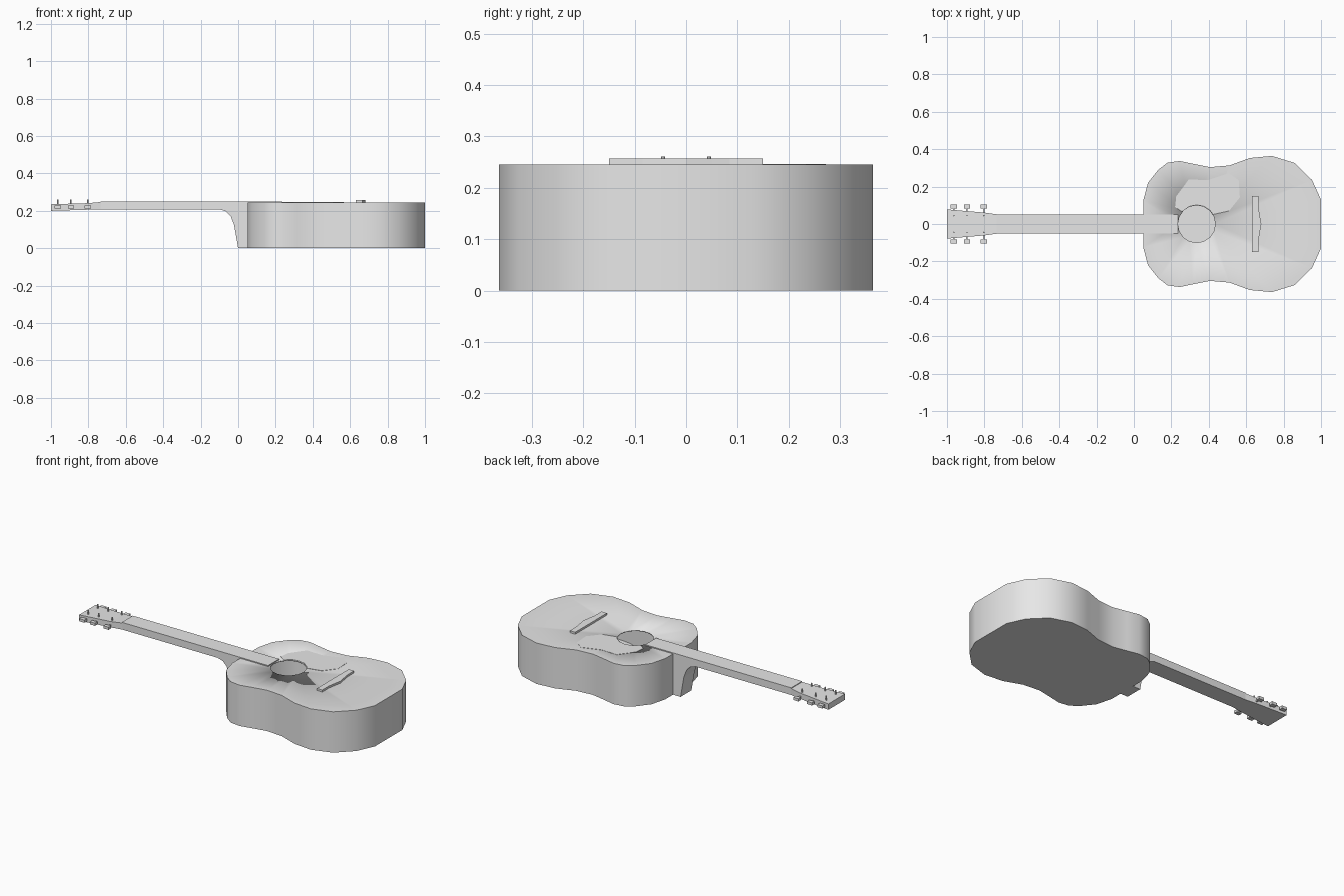
import bpy, bmesh, math
from mathutils import Vector

cube = bpy.data.objects.get("Cube")
if cube:
    bpy.data.objects.remove(cube)

grey = bpy.data.materials.new("plain grey")
grey.use_nodes = True
grey.diffuse_color = (0.8, 0.8, 0.8, 1)
grey.node_tree.nodes["Principled BSDF"].inputs["Base Color"].default_value = (0.8, 0.8, 0.8, 1)

TOP = 0.245          # height of the soundboard
HOLE = (0.335, 0.0)  # sound hole centre
HOLE_R = 0.1


def finish(name, bm, smooth=False):
    """Turn a bmesh into a coloured object."""
    bmesh.ops.recalc_face_normals(bm, faces=bm.faces)
    mesh = bpy.data.meshes.new(name)
    bm.to_mesh(mesh)
    bm.free()
    mesh.materials.append(grey)
    obj = bpy.data.objects.new(name, mesh)
    bpy.context.collection.objects.link(obj)
    if smooth:
        bpy.ops.object.select_all(action='DESELECT')
        obj.select_set(True)
        bpy.context.view_layer.objects.active = obj
        bpy.ops.object.shade_smooth_by_angle(angle=math.radians(32))
    return obj


def loft(name, rings, smooth=False):
    """Closed solid through rings of equal point count."""
    bm = bmesh.new()
    loops = [[bm.verts.new(p) for p in ring] for ring in rings]
    n = len(loops[0])
    for a, b in zip(loops, loops[1:]):
        for i in range(n):
            j = (i + 1) % n
            bm.faces.new((a[i], a[j], b[j], b[i]))
    bm.faces.new(loops[0])
    bm.faces.new(loops[-1])
    return finish(name, bm, smooth)


def slab(name, outline, z0, z1):
    """Extrude an xy outline upwards."""
    return loft(name, [[(x, y, z) for x, y in outline] for z in (z0, z1)])


def box(name, x0, x1, y0, y1, z0, z1):
    return slab(name, [(x0, y0), (x1, y0), (x1, y1), (x0, y1)], z0, z1)


def circle(cx, cy, r, n):
    return [(cx + r * math.cos(2 * math.pi * i / n), cy + r * math.sin(2 * math.pi * i / n))
            for i in range(n)]


# Hollow body: mirrored outline, walls, back and a soundboard with a hole
half = [(0.05, 0.125), (0.075, 0.22), (0.13, 0.29), (0.18, 0.328), (0.245, 0.337),
        (0.315, 0.322), (0.405, 0.304), (0.51, 0.313), (0.62, 0.353), (0.738, 0.364),
        (0.86, 0.326), (0.952, 0.235), (1.0, 0.13)]
outline = half + [(x, -y) for x, y in reversed(half)]
bm = bmesh.new()
low = [bm.verts.new((x, y, 0)) for x, y in outline]
high = [bm.verts.new((x, y, TOP)) for x, y in outline]
hole = [bm.verts.new((x, y, TOP)) for x, y in circle(*HOLE, HOLE_R, 16)]
bm.faces.new(low)
for i in range(len(low)):
    j = (i + 1) % len(low)
    bm.faces.new((low[i], low[j], high[j], high[i]))
rim = [bm.edges.get((high[i], high[(i + 1) % len(high)])) for i in range(len(high))]
rim += [bm.edges.new((hole[i], hole[(i + 1) % len(hole)])) for i in range(len(hole))]
bmesh.ops.triangle_fill(bm, edges=rim, use_beauty=True, normal=Vector((0, 0, 1)))
body = finish("body", bm, smooth=True)
shell = body.modifiers.new("shell thickness", 'SOLIDIFY')
shell.thickness = 0.006
shell.offset = -1

# Neck with a curved heel, extruded across its width
neck_side = [(-0.735, TOP), (-0.735, 0.208), (-0.1, 0.208), (-0.065, 0.197), (-0.04, 0.172),
             (-0.022, 0.125), (0.0, 0.0), (0.05, 0.0), (0.05, TOP)]
loft("neck", [[(x, y, z) for x, z in neck_side] for y in (-0.052, 0.052)])
box("fingerboard", -0.735, 0.235, -0.052, 0.052, TOP, 0.251)

# Headstock flaring towards the tip
stations = [(-0.735, 0.052, 0.208, 0.247), (-0.80, 0.061, 0.206, 0.241), (-1.0, 0.078, 0.2, 0.235)]
loft("headstock", [[(x, -w, a), (x, w, a), (x, w, b), (x, -w, b)] for x, w, a, b in stations])

# Three tuners on each side: string post, shaft and button
for i, x in enumerate((-0.963, -0.893, -0.803), 1):
    for side, s in (("left", 1), ("right", -1)):
        slab(f"string_post_{side}_{i}", circle(x, s * 0.045, 0.004, 8), 0.22, 0.261)
        box(f"tuner_shaft_{side}_{i}", x - 0.004, x + 0.004,
            *sorted((s * 0.05, s * 0.085)), 0.216, 0.224)
        box(f"tuner_button_{side}_{i}", x - 0.017, x + 0.017,
            *sorted((s * 0.082, s * 0.105)), 0.212, 0.228)

# Bridge with a bulged rear edge
bridge = [(0.63, -0.15), (0.666, -0.15), (0.666, -0.085), (0.672, -0.05), (0.681, 0.0),
          (0.672, 0.05), (0.666, 0.085), (0.666, 0.15), (0.63, 0.15)]
slab("bridge", bridge, TOP, 0.257)

# Thin pickguard wrapping the left edge of the sound hole
guard = [(0.508, 0.07), (0.566, 0.142), (0.56, 0.234), (0.507, 0.272), (0.395, 0.235),
         (0.293, 0.238), (0.226, 0.148), (0.22, 0.09)]
arc = [(HOLE[0] + 0.102 * math.cos(math.radians(a)), 0.102 * math.sin(math.radians(a)))
       for a in (140, 112.5, 90, 67.5, 45, 30)]
slab("pickguard", guard + arc, TOP, 0.2465)
